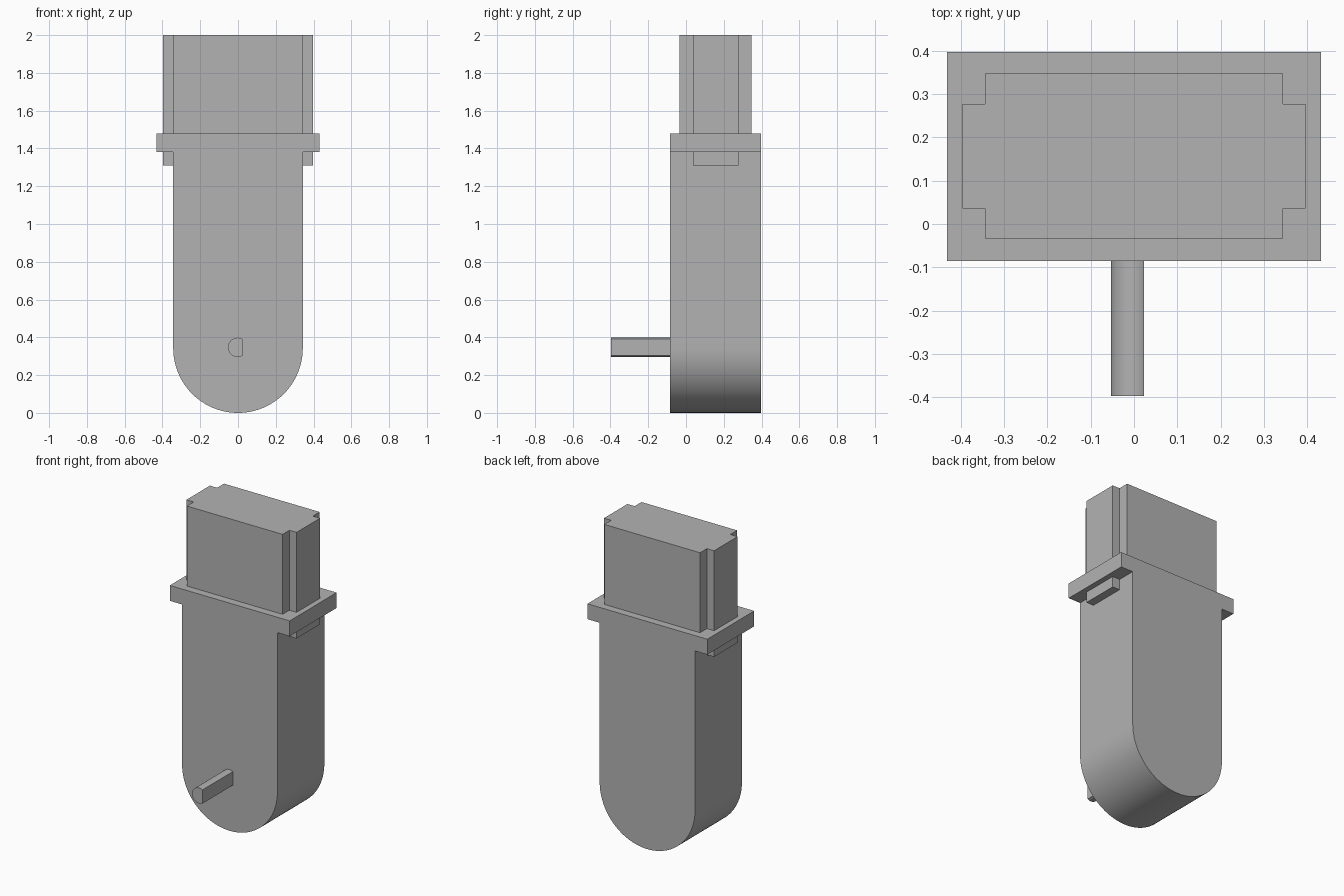
import bpy, bmesh
from math import pi, sin, cos, acos
from mathutils import Vector

cube = bpy.data.objects.get("Cube")
if cube:
    bpy.data.objects.remove(cube, do_unlink=True)

grey = bpy.data.materials.new("plain grey")
grey.use_nodes = True
colour = (0.45, 0.45, 0.45, 1)
grey.diffuse_color = colour
grey.node_tree.nodes["Principled BSDF"].inputs["Base Color"].default_value = colour


def prism(name, outline, direction):
    """Extrude a closed outline along a direction into a solid."""
    bm = bmesh.new()
    face = bm.faces.new([bm.verts.new(p) for p in outline])
    result = bmesh.ops.extrude_face_region(bm, geom=[face], use_keep_orig=True)
    moved = [v for v in result["geom"] if isinstance(v, bmesh.types.BMVert)]
    bmesh.ops.translate(bm, verts=moved, vec=Vector(direction))
    bmesh.ops.recalc_face_normals(bm, faces=bm.faces)
    mesh = bpy.data.meshes.new(name)
    bm.to_mesh(mesh)
    bm.free()
    mesh.materials.append(grey)
    obj = bpy.data.objects.new(name, mesh)
    bpy.context.collection.objects.link(obj)
    bpy.ops.object.select_all(action="DESELECT")
    obj.select_set(True)
    bpy.context.view_layer.objects.active = obj
    bpy.ops.object.shade_smooth_by_angle(angle=pi / 6)
    return obj


def arc(cx, cz, radius, start, end, y, steps=48):
    angles = [start + (end - start) * i / steps for i in range(steps + 1)]
    return [(cx + radius * cos(a), y, cz + radius * sin(a)) for a in angles]


front, back = -0.085, 0.397
half, flange, low, high = 0.343, 0.431, 1.38, 1.48

# Body with rounded bottom and its mounting flange, one silhouette
body = arc(0, half, half, pi, 2 * pi, front)
body += [(x, front, z) for x, z in
         ((half, low), (flange, low), (flange, high),
          (-flange, high), (-flange, low), (-half, low))]
prism("body_and_flange", body, (0, back - front, 0))

# Connector head with notched corners
x_in, x_out = 0.344, 0.396
y0, y1, y2, y3 = -0.034, 0.036, 0.277, 0.347
right_half = [(x_in, y0), (x_in, y1), (x_out, y1), (x_out, y2), (x_in, y2), (x_in, y3)]
plan = right_half + [(-x, y) for x, y in reversed(right_half)]
prism("connector_head", [(x, y, high) for x, y in plan], (0, 0, 2 - high))

# Lugs under the flange
for side, name in ((1, "left_lug"), (-1, "right_lug")):
    corners = ((half, y1), (x_out, y1), (x_out, y2), (half, y2))
    prism(name, [(side * x, y, 1.31) for x, y in corners], (0, 0, low - 1.31))

# D-shaped shaft, flat towards +x
radius = 0.051
flat = acos(0.025 / radius)
shaft = arc(-0.002, 0.347, radius, flat, 2 * pi - flat, -0.397)
prism("shaft", shaft, (0, front + 0.397, 0))
